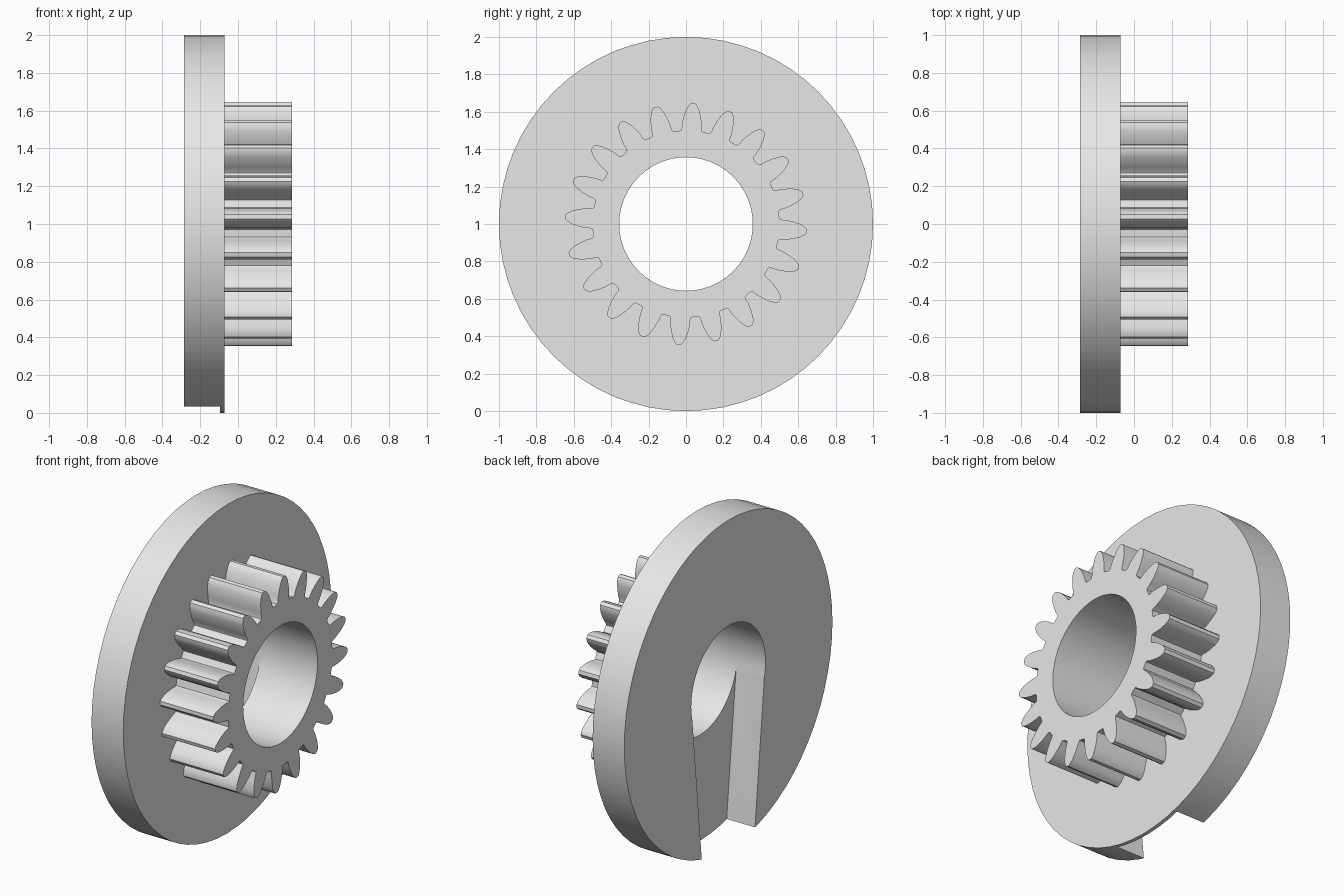
import bpy
import bmesh
from math import cos, sin, pi, radians

TEETH = 20
BACK, FACE, END = -0.285, -0.072, 0.285   # flange back, flange face, gear end
SLOT_FLOOR = -0.095
BORE = 0.357

if "Cube" in bpy.data.objects:
    bpy.data.objects.remove(bpy.data.objects["Cube"], do_unlink=True)

grey = bpy.data.materials.new("light grey")
grey.use_nodes = True
colour = (0.8, 0.8, 0.8, 1)
grey.diffuse_color = colour
grey.node_tree.nodes["Principled BSDF"].inputs["Base Color"].default_value = colour


def polar(r, a):
    return (r * cos(a), 1 + r * sin(a))


def circle(r, n):
    return [polar(r, 2 * pi * i / n) for i in range(n)]


def prism(name, loops, x0, x1):
    """Extrude closed (y, z) outlines along x; inner outlines become holes."""
    bm = bmesh.new()
    ends = []
    for x in (x0, x1):
        rings, edges = [], []
        for loop in loops:
            ring = [bm.verts.new((x, y, z)) for y, z in loop]
            edges += [bm.edges.new((v, ring[i - 1])) for i, v in enumerate(ring)]
            rings.append(ring)
        bmesh.ops.triangle_fill(bm, edges=edges, use_beauty=True, normal=(1, 0, 0))
        ends.append(rings)
    for a, b in zip(*ends):
        for i in range(len(a)):
            bm.faces.new((a[i - 1], a[i], b[i], b[i - 1]))
    bmesh.ops.recalc_face_normals(bm, faces=bm.faces)
    mesh = bpy.data.meshes.new(name)
    bm.to_mesh(mesh)
    bm.free()
    mesh.materials.append(grey)
    obj = bpy.data.objects.new(name, mesh)
    bpy.context.collection.objects.link(obj)
    return obj


def activate(obj):
    bpy.ops.object.select_all(action="DESELECT")
    obj.select_set(True)
    bpy.context.view_layer.objects.active = obj


# Flange with bore
flange = prism("flange", [circle(1, 64), circle(BORE, 48)], BACK, FACE)

# Tapered slot cut into the back of the flange, from the bore down to the rim
slot = prism("slot_cutter",
             [[(-0.355, 1), (0.355, 1), (0.25, -0.02), (-0.25, -0.02)]],
             BACK - 0.1, SLOT_FLOOR)
slot.hide_render = True
cut = flange.modifiers.new("slot", "BOOLEAN")
cut.operation = "DIFFERENCE"
cut.solver = "EXACT"
cut.object = slot
activate(flange)
bpy.ops.object.modifier_apply(modifier=cut.name)
bpy.data.objects.remove(slot, do_unlink=True)

# Gear: one half tooth as (radius, half width), mirrored and repeated
half = [(0.5, 0.058), (0.51, 0.0535), (0.54, 0.0525), (0.575, 0.046),
        (0.61, 0.036), (0.632, 0.025), (0.646, 0.011)]
tooth = [(r, -w) for r, w in half] + [(r, w) for r, w in reversed(half)]
outline = []
for k in range(TEETH):
    centre = radians(86.6) + 2 * pi * k / TEETH
    outline += [polar(r, centre + w / r) for r, w in tooth]
gear = prism("gear", [outline, circle(BORE, 48)], FACE, END)

# Smooth curved walls, crisp edges
for obj in (flange, gear):
    activate(obj)
    bpy.ops.object.shade_smooth_by_angle(angle=radians(30))
